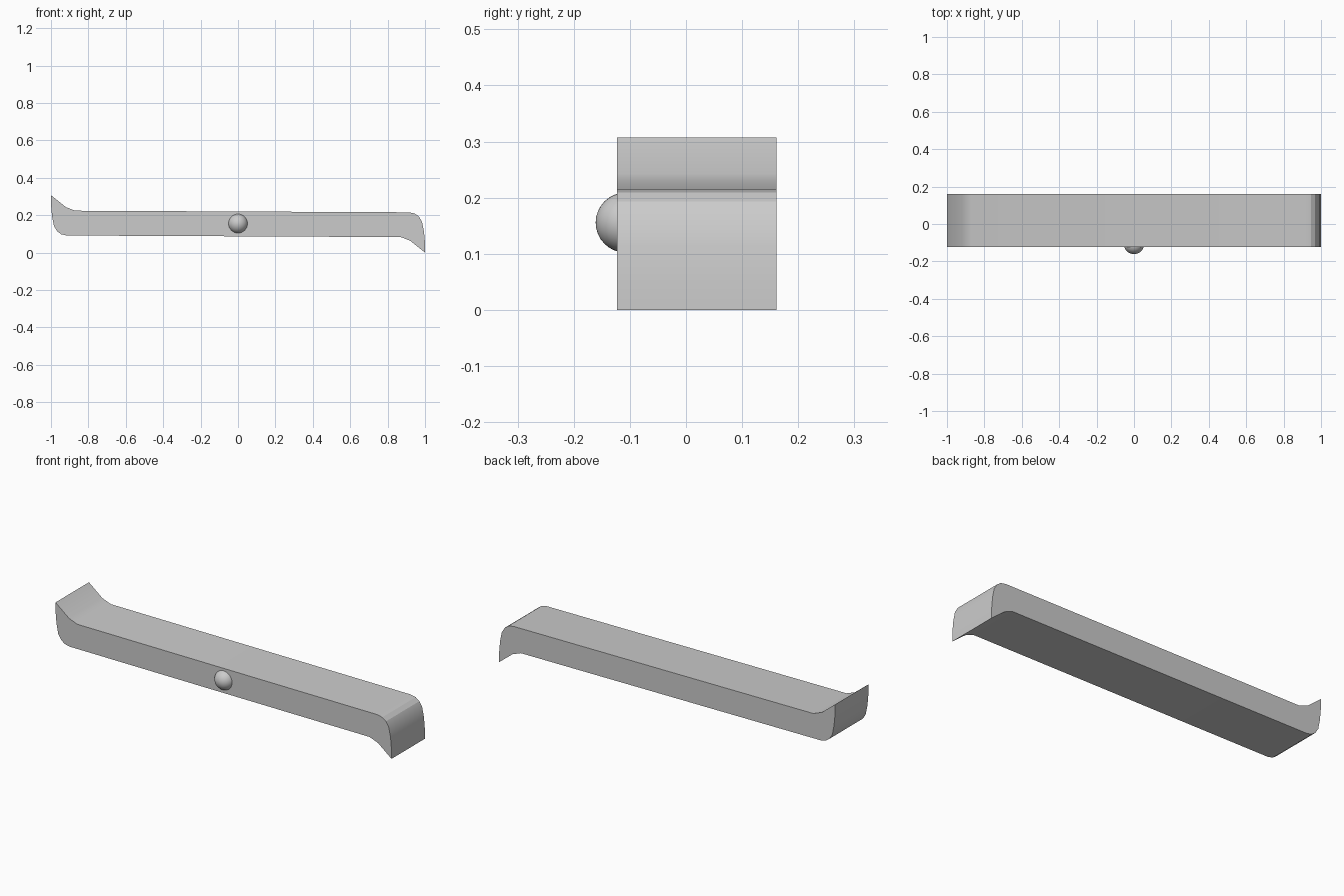
import bpy, bmesh, math

if "Cube" in bpy.data.objects:
    bpy.data.objects.remove(bpy.data.objects["Cube"])

Y0, Y1, H = -0.123, 0.161, 0.307

# Half of the S-shaped side profile: right end, top to tip to underside
half = [(0.915, 0.2155), (0.945, 0.209), (0.967, 0.193), (0.984, 0.165),
        (0.994, 0.115), (1.0, 0.05), (1.0, 0.0), (0.92, 0.064), (0.87, 0.083)]
# The other half is the same turned 180 degrees
profile = half + [(-x, H - z) for x, z in half]

# Bar: extruded profile
bm = bmesh.new()
face = bm.faces.new([bm.verts.new((x, Y0, z)) for x, z in profile])
ext = bmesh.ops.extrude_face_region(bm, geom=[face])
bmesh.ops.translate(bm, vec=(0, Y1 - Y0, 0),
                    verts=[v for v in ext["geom"] if isinstance(v, bmesh.types.BMVert)])
bmesh.ops.recalc_face_normals(bm, faces=bm.faces)
mesh = bpy.data.meshes.new("handle_bar")
bm.to_mesh(mesh)
bm.free()
bar = bpy.data.objects.new("handle_bar", mesh)
bpy.context.collection.objects.link(bar)
bpy.context.view_layer.objects.active = bar
bar.select_set(True)
bpy.ops.object.shade_smooth_by_angle(angle=math.radians(22))
bar.select_set(False)

# Round button set into the front face
bpy.ops.mesh.primitive_uv_sphere_add(segments=32, ring_count=16, radius=0.0535,
                                     location=(0, -0.1075, 0.1555),
                                     rotation=(math.pi / 2, 0, 0))
button = bpy.context.object
button.name = "front_button"
bpy.ops.object.shade_smooth_by_angle()
